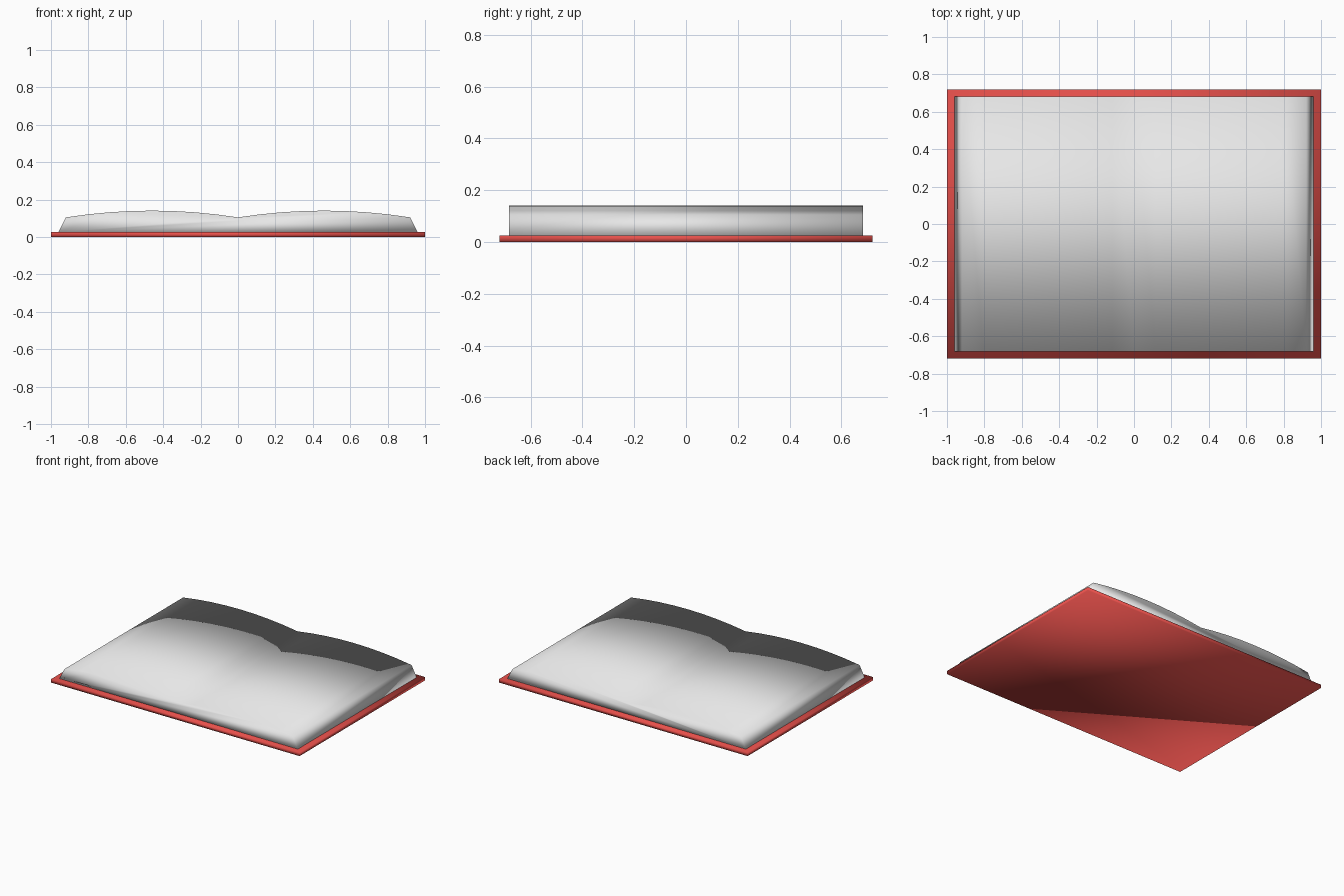
import bpy
import bmesh

if "Cube" in bpy.data.objects:
    bpy.data.objects.remove(bpy.data.objects["Cube"], do_unlink=True)


def make_material(name, rgb):
    mat = bpy.data.materials.new(name)
    mat.use_nodes = True
    mat.diffuse_color = (*rgb, 1)
    mat.node_tree.nodes["Principled BSDF"].inputs["Base Color"].default_value = (*rgb, 1)
    return mat


def extrude_profile(name, profile, half_depth, mat):
    """Extrude an x-z outline along y and shade it softly."""
    bm = bmesh.new()
    face = bm.faces.new([bm.verts.new((x, -half_depth, z)) for x, z in profile])
    result = bmesh.ops.extrude_face_region(bm, geom=[face])
    verts = [v for v in result["geom"] if isinstance(v, bmesh.types.BMVert)]
    bmesh.ops.translate(bm, verts=verts, vec=(0, 2 * half_depth, 0))
    bmesh.ops.recalc_face_normals(bm, faces=bm.faces)
    for f in bm.faces:
        f.smooth = True
    mesh = bpy.data.meshes.new(name)
    bm.to_mesh(mesh)
    bm.free()
    mesh.materials.append(mat)
    obj = bpy.data.objects.new(name, mesh)
    bpy.context.collection.objects.link(obj)
    return obj


paper = make_material("paper_white", (0.8, 0.8, 0.8))
red = make_material("cover_red", (0.8, 0.08, 0.07))

# Flat open cover
COVER_TOP = 0.026
extrude_profile("cover", [(-1, 0), (1, 0), (1, COVER_TOP), (-1, COVER_TOP)], 0.72, red)

# Page block: two arched halves meeting in a central valley
EDGE, RIM, RISE, STEPS = 0.92, 0.105, 0.036, 8
arch = []
for i in range(1, STEPS + 1):
    t = i / STEPS
    arch.append((EDGE * t, RIM + RISE * 4 * t * (1 - t)))
right_half = [(0.96, COVER_TOP)] + arch[::-1]
left_half = [(-x, z) for x, z in reversed(right_half)]
extrude_profile("pages", right_half + [(0, RIM)] + left_half, 0.683, paper)
